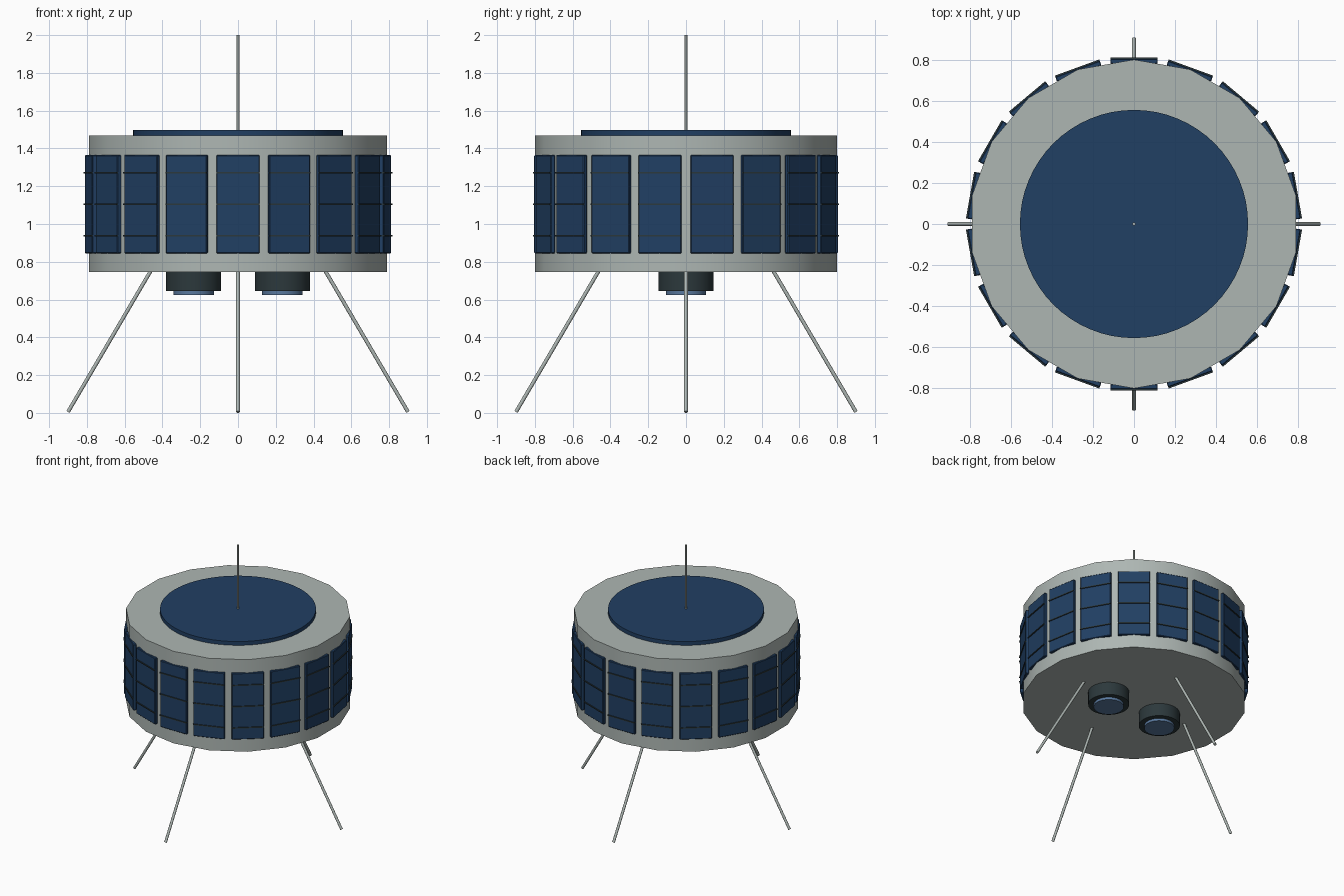
import bpy
from math import sin, cos, pi, radians
from mathutils import Vector

if "Cube" in bpy.data.objects:
    bpy.data.objects.remove(bpy.data.objects["Cube"])


def material(name, rgb):
    m = bpy.data.materials.new(name)
    m.diffuse_color = (*rgb, 1)
    m.use_nodes = True
    m.node_tree.nodes["Principled BSDF"].inputs["Base Color"].default_value = m.diffuse_color
    return m


HULL = material("hull_grey", (0.42, 0.47, 0.45))
BLUE = material("cell_blue", (0.015, 0.05, 0.125))
DARK = material("dark_slate", (0.025, 0.04, 0.045))
GLASS = material("lens_blue", (0.10, 0.19, 0.34))


def finish(ob, name, mat, smooth=False):
    ob.name = name
    ob.data.materials.append(mat)
    if smooth:
        bpy.ops.object.shade_smooth_by_angle(angle=radians(30))
    return ob


def cylinder(name, x, r, z0, z1, mat, sides=48):
    bpy.ops.mesh.primitive_cylinder_add(vertices=sides, radius=r, depth=z1 - z0,
                                        location=(x, 0, (z0 + z1) / 2))
    return finish(bpy.context.object, name, mat, True)


def rod(name, a, b, r, mat):
    a, b = Vector(a), Vector(b)
    bpy.ops.mesh.primitive_cylinder_add(vertices=12, radius=r, depth=(b - a).length,
                                        location=(a + b) / 2)
    ob = bpy.context.object
    ob.rotation_euler = (b - a).to_track_quat('Z', 'Y').to_euler()
    return finish(ob, name, mat, True)


def plate(name, angle, radius, z, size, mat, bevel=0):
    # box whose local x axis points outward from the hull
    bpy.ops.mesh.primitive_cube_add(size=1, rotation=(0, 0, angle),
                                    location=(radius * cos(angle), radius * sin(angle), z))
    ob = bpy.context.object
    ob.scale = size
    bpy.ops.object.transform_apply(location=False, rotation=False, scale=True)
    if bevel:
        mod = ob.modifiers.new("edge", 'BEVEL')
        mod.width = bevel
        mod.segments = 1
    return finish(ob, name, mat)


# Eighteen-sided drum body and top solar disc
SIDES = 18
cylinder("drum_body", 0, 0.80, 0.745, 1.468, HULL, SIDES)
cylinder("top_solar_disc", 0, 0.555, 1.465, 1.498, BLUE, 64)

# Solar panels centred on the drum corners, each with three dark seams
for i in range(SIDES):
    a = -pi / 2 + i * 2 * pi / SIDES
    plate(f"solar_panel_{i}", a, 0.791, 1.105, (0.025, 0.23, 0.52), BLUE, 0.004)
    for j, z in enumerate((0.938, 1.105, 1.272)):
        plate(f"panel_seam_{i}_{j}", a, 0.802, z, (0.016, 0.23, 0.008), DARK)

# Pair of camera housings with lenses underneath
for side, x in (("left", -0.235), ("right", 0.235)):
    cylinder(f"{side}_camera_housing", x, 0.146, 0.645, 0.75, DARK)
    cylinder(f"{side}_camera_lens", x, 0.107, 0.625, 0.65, GLASS)

# Top mast and four splayed antenna rods
rod("top_mast", (0, 0, 1.47), (0, 0, 2.0), 0.008, HULL)
for i in range(4):
    c, s = cos(i * pi / 2), sin(i * pi / 2)
    rod(f"lower_antenna_{i}", (0.463 * c, 0.463 * s, 0.75),
        (0.9 * c, 0.9 * s, 0.005), 0.01, HULL)
